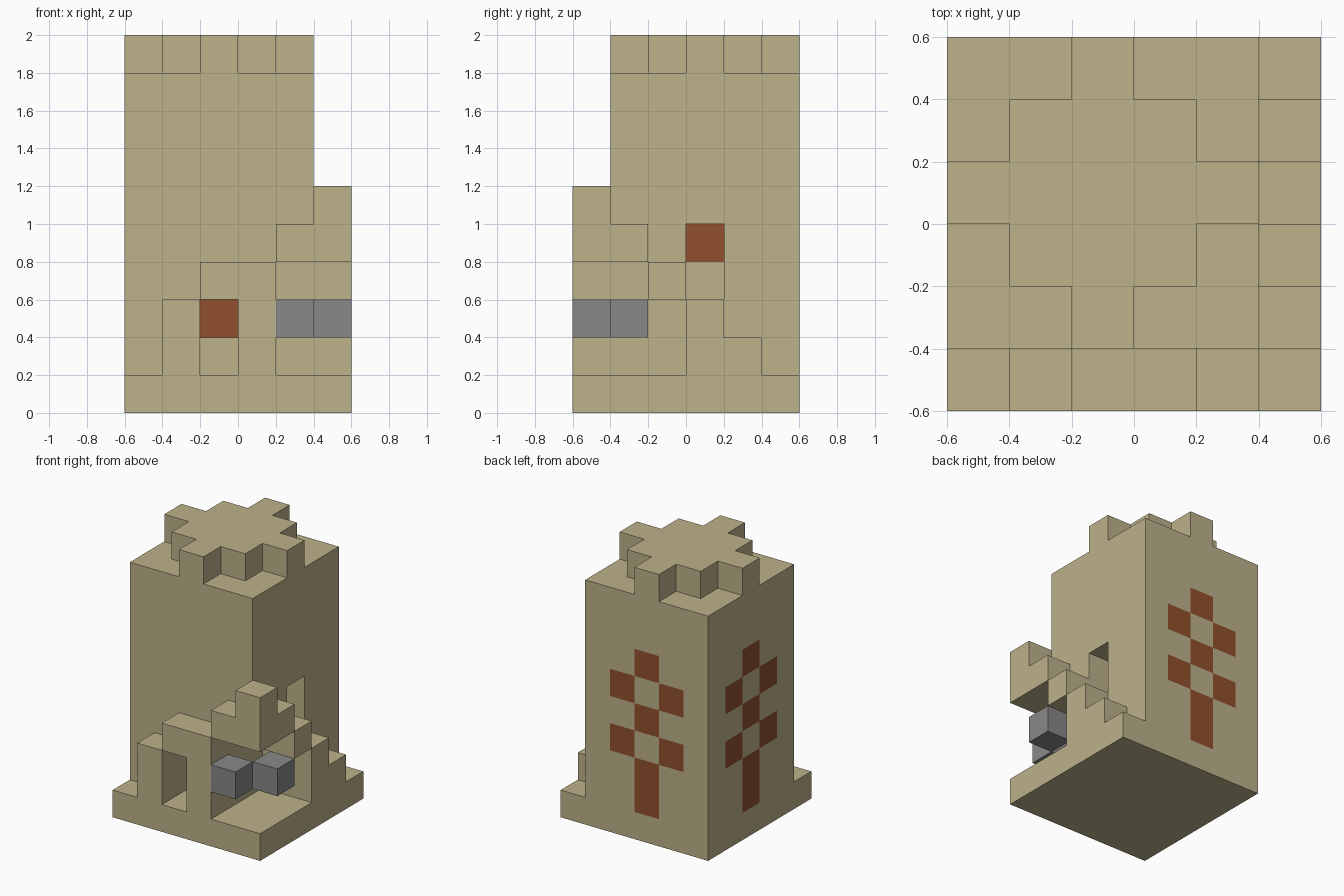
import bpy
import bmesh
from math import radians
from mathutils import Vector

CELL = 0.2
ORIGIN = Vector((-0.6, -0.6, 0))

cube = bpy.data.objects.get("Cube")
if cube:
    bpy.data.objects.remove(cube, do_unlink=True)


def make_material(name, colour):
    mat = bpy.data.materials.new(name)
    mat.use_nodes = True
    mat.diffuse_color = (*colour, 1)
    mat.node_tree.nodes["Principled BSDF"].inputs["Base Color"].default_value = (*colour, 1)
    return mat


materials = [
    make_material("sandstone", (0.509, 0.445, 0.258)),
    make_material("orange_clay", (0.283, 0.080, 0.026)),
    make_material("grey_stone", (0.246, 0.246, 0.246)),
]
SAND, CLAY, GREY = range(3)

blocks = {}  # cell -> (part, material)


def span(v):
    return range(v[0], v[1] + 1) if isinstance(v, tuple) else (v,)


def fill(part, x, y, z, mat=SAND):
    for i in span(x):
        for j in span(y):
            for k in span(z):
                blocks[i, j, k] = (part, mat)


def carve(x, y, z):
    for i in span(x):
        for j in span(y):
            for k in span(z):
                blocks.pop((i, j, k), None)


# Base slab and hollow tower
fill("base", (0, 5), (0, 5), 0)
fill("tower", (0, 4), (1, 5), (1, 8))
carve((1, 3), (2, 4), (1, 7))

# Crown: square with one merlon in the middle of each side
fill("crown", (1, 3), (2, 4), 9)
for x, y in ((0, 3), (4, 3), (2, 1), (2, 5)):
    fill("crown", x, y, 9)

# Doorways and the recess of the corner stall
carve(2, 1, (1, 2))
carve(4, 3, (3, 4))
carve(4, (1, 2), (1, 3))
fill("stall_wall", 3, 2, (1, 3))
fill("stall_lintel", (4, 5), 2, 3)

# Front porch
fill("porch", 1, 0, (1, 2))
fill("porch", 2, 0, 3)
fill("porch", 3, 0, (1, 3))

# Stepped canopy over the stall
fill("canopy", 4, 0, 4)
fill("canopy", 5, 1, 4)
fill("canopy", 5, 0, (4, 5))

# Side stairs, stall counter and inner bench
fill("stairs", 5, 3, (1, 2))
fill("stairs", 5, 4, 1)
fill("left_counter", 4, 0, 2, GREY)
fill("right_counter", 5, 1, 2, GREY)
fill("bench", 2, 4, 1)

# Plant pattern in the two plain walls: offset from centre column, height
plant = [(0, 1), (0, 2), (0, 4), (0, 6)] + [(s, h) for s in (-1, 1) for h in (3, 5)]
for side, height in plant:
    fill("tower", 2 + side, 5, height, CLAY)
    fill("tower", 0, 3 + side, height, CLAY)


def build_part(part):
    """Mesh the exposed sides of all cells of one part."""
    bm = bmesh.new()
    for cell, (owner, mat) in blocks.items():
        if owner != part:
            continue
        centre = ORIGIN + (Vector(cell) + Vector((0.5, 0.5, 0.5))) * CELL
        for axis in range(3):
            for sign in (-1, 1):
                n = Vector((0, 0, 0))
                n[axis] = sign
                if tuple(int(c + d) for c, d in zip(cell, n)) in blocks:
                    continue
                u = Vector((0, 0, 0))
                u[(axis + 1) % 3] = 1
                v = n.cross(u)
                corners = (-u - v, u - v, u + v, v - u)
                face = bm.faces.new([bm.verts.new(centre + (n + c) * CELL / 2) for c in corners])
                face.material_index = mat
    bmesh.ops.remove_doubles(bm, verts=bm.verts, dist=0.001)
    bmesh.ops.dissolve_limit(bm, angle_limit=radians(1), verts=bm.verts,
                             edges=bm.edges, delimit={'MATERIAL'})
    mesh = bpy.data.meshes.new(part)
    for mat in materials:
        mesh.materials.append(mat)
    bm.to_mesh(mesh)
    bm.free()
    bpy.context.collection.objects.link(bpy.data.objects.new(part, mesh))


for part in sorted({owner for owner, _ in blocks.values()}):
    build_part(part)
